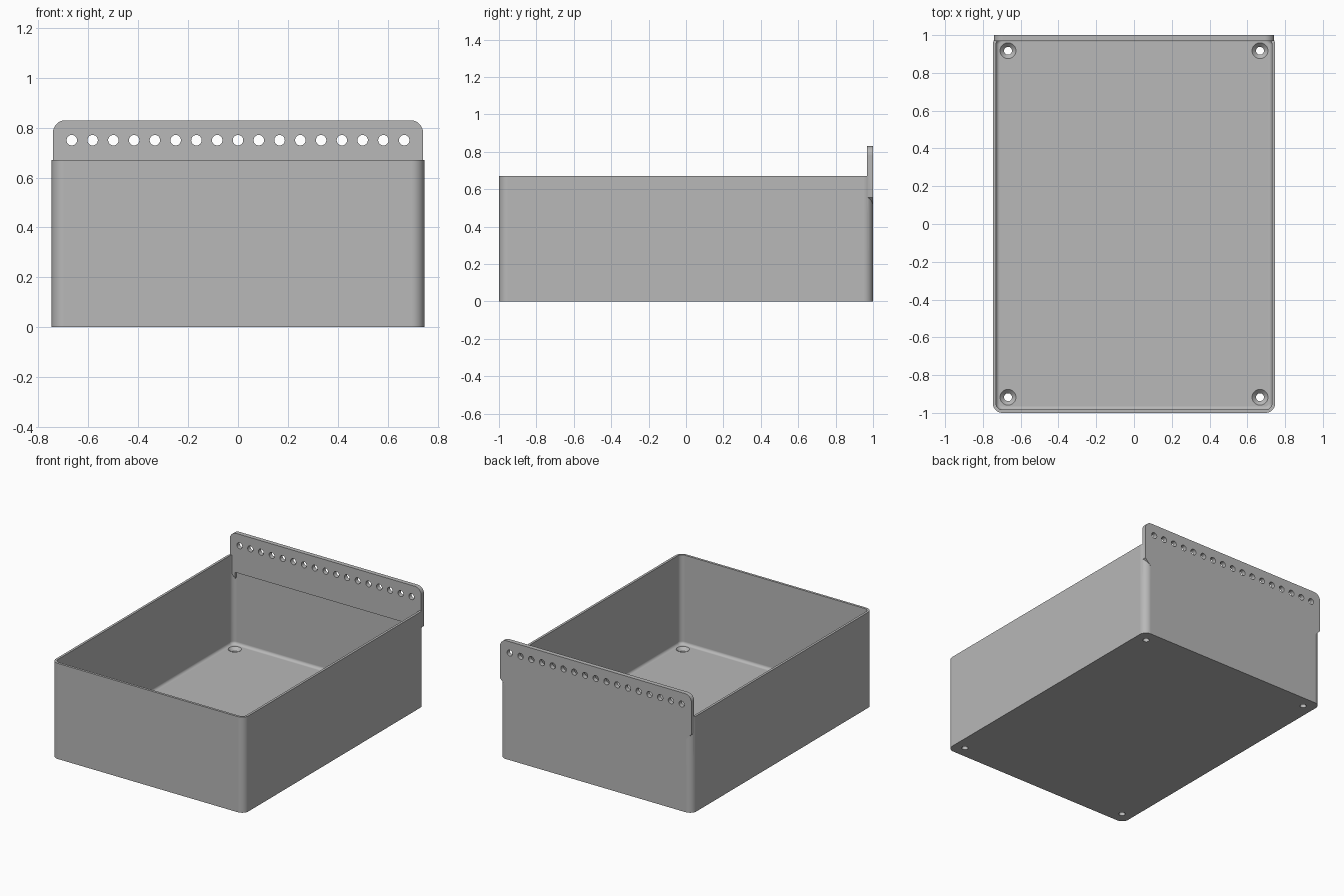
import bpy, bmesh, math
from mathutils import Vector

cube = bpy.data.objects.get("Cube")
if cube:
    bpy.data.objects.remove(cube, do_unlink=True)

HALF_X, HALF_Y, HEIGHT = 0.747, 1.0, 0.67
WALL, FLOOR, CORNER, FILLET = 0.0167, 0.045, 0.05, 0.02

grey = bpy.data.materials.new("plain grey")
grey.use_nodes = True
colour = (0.48, 0.48, 0.48, 1)
grey.diffuse_color = colour
grey.node_tree.nodes["Principled BSDF"].inputs["Base Color"].default_value = colour


def arc(cx, cy, r, start, steps=8):
    """Quarter circle, counter-clockwise from the start angle in degrees."""
    angles = [math.radians(start + 90 * i / steps) for i in range(steps + 1)]
    return [(cx + r * math.cos(a), cy + r * math.sin(a)) for a in angles]


def rounded_rect(inset, z):
    r = CORNER - inset
    x, y = HALF_X - CORNER, HALF_Y - CORNER
    corners = [(x, y, 0), (-x, y, 90), (-x, -y, 180), (x, -y, 270)]
    return [Vector((px, py, z)) for cx, cy, a in corners for px, py in arc(cx, cy, r, a)]


def circle(x, y, z, r, steps=32):
    return [Vector((x + r * math.cos(math.tau * i / steps),
                    y + r * math.sin(math.tau * i / steps), z)) for i in range(steps)]


def loft(name, rings):
    """Closed solid through a stack of matching rings."""
    bm = bmesh.new()
    rows = [[bm.verts.new(p) for p in ring] for ring in rings]
    n = len(rows[0])
    for low, high in zip(rows, rows[1:]):
        for i in range(n):
            j = (i + 1) % n
            bm.faces.new((low[i], low[j], high[j], high[i]))
    bm.faces.new(rows[0][::-1])
    bm.faces.new(rows[-1])
    bmesh.ops.recalc_face_normals(bm, faces=bm.faces)
    mesh = bpy.data.meshes.new(name)
    bm.to_mesh(mesh)
    bm.free()
    mesh.materials.append(grey)
    ob = bpy.data.objects.new(name, mesh)
    bpy.context.collection.objects.link(ob)
    return ob


def combine(target, other, operation):
    """Apply a boolean and discard the helper."""
    other.hide_render = True
    mod = target.modifiers.new("combine", 'BOOLEAN')
    mod.operation, mod.object, mod.solver = operation, other, 'EXACT'
    bpy.ops.object.select_all(action='DESELECT')
    bpy.context.view_layer.objects.active = target
    target.select_set(True)
    bpy.ops.object.modifier_apply(modifier=mod.name)
    bpy.data.objects.remove(other, do_unlink=True)


# Open tray with rounded upright corners and a filleted floor
tray = loft("tray", [rounded_rect(0, 0), rounded_rect(0, HEIGHT)])
rings = []
for i in range(6):
    t = math.radians(90 * i / 5)
    rings.append(rounded_rect(WALL + FILLET * (1 - math.sin(t)),
                              FLOOR + FILLET * (1 - math.cos(t))))
rings.append(rounded_rect(WALL, HEIGHT + 0.1))
combine(tray, loft("cavity_cutter", rings), 'DIFFERENCE')

# Raised back strip with rounded top corners and sloped lower corners
TAB_X, TAB_TOP, TAB_LOW, TAB_FRONT = 0.742, 0.83, 0.555, 0.969
right = [(0.70, TAB_LOW), (0.70, TAB_LOW - 0.042), (TAB_X, TAB_LOW)]
right += arc(TAB_X - CORNER, TAB_TOP - CORNER, CORNER, 0)
outline = right + [(-x, z) for x, z in reversed(right)]
strip = loft("back_strip", [[Vector((x, y, z)) for x, z in outline]
                            for y in (TAB_FRONT, HALF_Y)])
combine(tray, strip, 'UNION')

# Row of round holes along the strip
for i in range(-8, 9):
    ends = [[Vector((p.x, y, p.y)) for p in circle(i * 0.0833, 0.75, 0, 0.021, 24)]
            for y in (0.9, 1.1)]
    combine(tray, loft("strip_hole_cutter", ends), 'DIFFERENCE')

# Countersunk screw holes in the floor
for x in (-0.667, 0.667):
    for y in (-0.917, 0.917):
        profile = [(-0.1, 0.021), (FLOOR - 0.021, 0.021),
                   (FLOOR, 0.042), (FLOOR + 0.05, 0.042)]
        screw = loft("screw_hole_cutter", [circle(x, y, z, r) for z, r in profile])
        combine(tray, screw, 'DIFFERENCE')

# Smooth the curved surfaces, keep the flats crisp
bpy.ops.object.select_all(action='DESELECT')
tray.select_set(True)
bpy.context.view_layer.objects.active = tray
bpy.ops.object.shade_smooth_by_angle(angle=math.radians(30))
weighted = tray.modifiers.new("weighted normals", 'WEIGHTED_NORMAL')
weighted.keep_sharp = True
